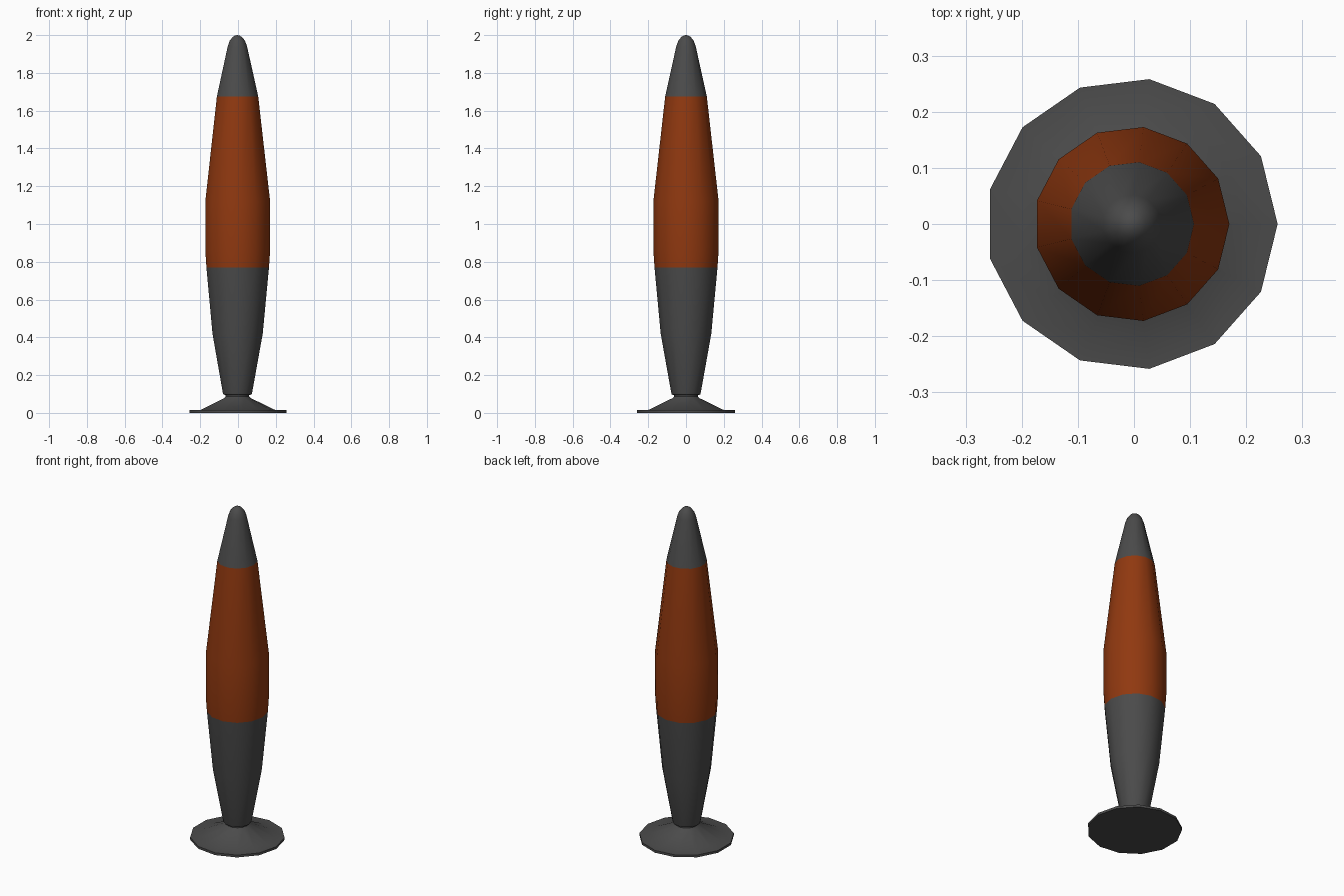
import bpy, bmesh, math

if "Cube" in bpy.data.objects:
    bpy.data.objects.remove(bpy.data.objects["Cube"])

SIDES = 13
CX = -0.004  # odd-sided rings: shift so the bounds are centred


def material(name, color):
    m = bpy.data.materials.new(name)
    m.diffuse_color = color
    m.use_nodes = True
    m.node_tree.nodes["Principled BSDF"].inputs["Base Color"].default_value = m.diffuse_color
    return m


def lathe(name, profile, mat, angle=35):
    """Revolve (radius, z) points, bottom to top; radius 0 makes a tip."""
    bm = bmesh.new()
    rings = []
    for r, z in profile:
        n = SIDES if r > 0 else 1
        rings.append([bm.verts.new((CX + r * math.cos(math.tau * i / SIDES),
                                    r * math.sin(math.tau * i / SIDES), z)) for i in range(n)])
    for a, b in zip(rings, rings[1:]):
        for i in range(SIDES):
            j = (i + 1) % SIDES
            if len(b) == 1:
                bm.faces.new((a[i], a[j], b[0]))
            else:
                bm.faces.new((a[i], a[j], b[j], b[i]))
    # Close open ends
    bm.faces.new(rings[0][::-1])
    if len(rings[-1]) > 1:
        bm.faces.new(rings[-1])
    me = bpy.data.meshes.new(name)
    bm.to_mesh(me)
    bm.free()
    ob = bpy.data.objects.new(name, me)
    bpy.context.collection.objects.link(ob)
    me.materials.append(mat)
    bpy.ops.object.select_all(action='DESELECT')
    ob.select_set(True)
    bpy.context.view_layer.objects.active = ob
    bpy.ops.object.shade_smooth_by_angle(angle=math.radians(angle))
    return ob


metal = material("dark_metal", (0.07, 0.07, 0.07, 1))
glass = material("orange_glass", (0.28, 0.04, 0.005, 1))

# Flared foot with thin rim and narrow neck
lathe("foot", [(0.26, 0), (0.26, 0.014), (0.2, 0.016), (0.07, 0.079),
               (0.063, 0.087), (0.063, 0.102)], metal, 29)

# Tapered lower holder
lathe("lower_holder", [(0.068, 0.095), (0.076, 0.098), (0.079, 0.108),
                       (0.135, 0.42), (0.168, 0.77)], metal)

# Glass vessel
lathe("glass_vessel", [(0.168, 0.77), (0.174, 0.86), (0.174, 1.12), (0.111, 1.675)], glass)

# Pointed cap with rounded tip
lathe("cap", [(0.111, 1.675), (0.052, 1.94), (0.041, 1.97), (0.025, 1.99),
              (0.012, 1.998), (0, 2.0)], metal)
